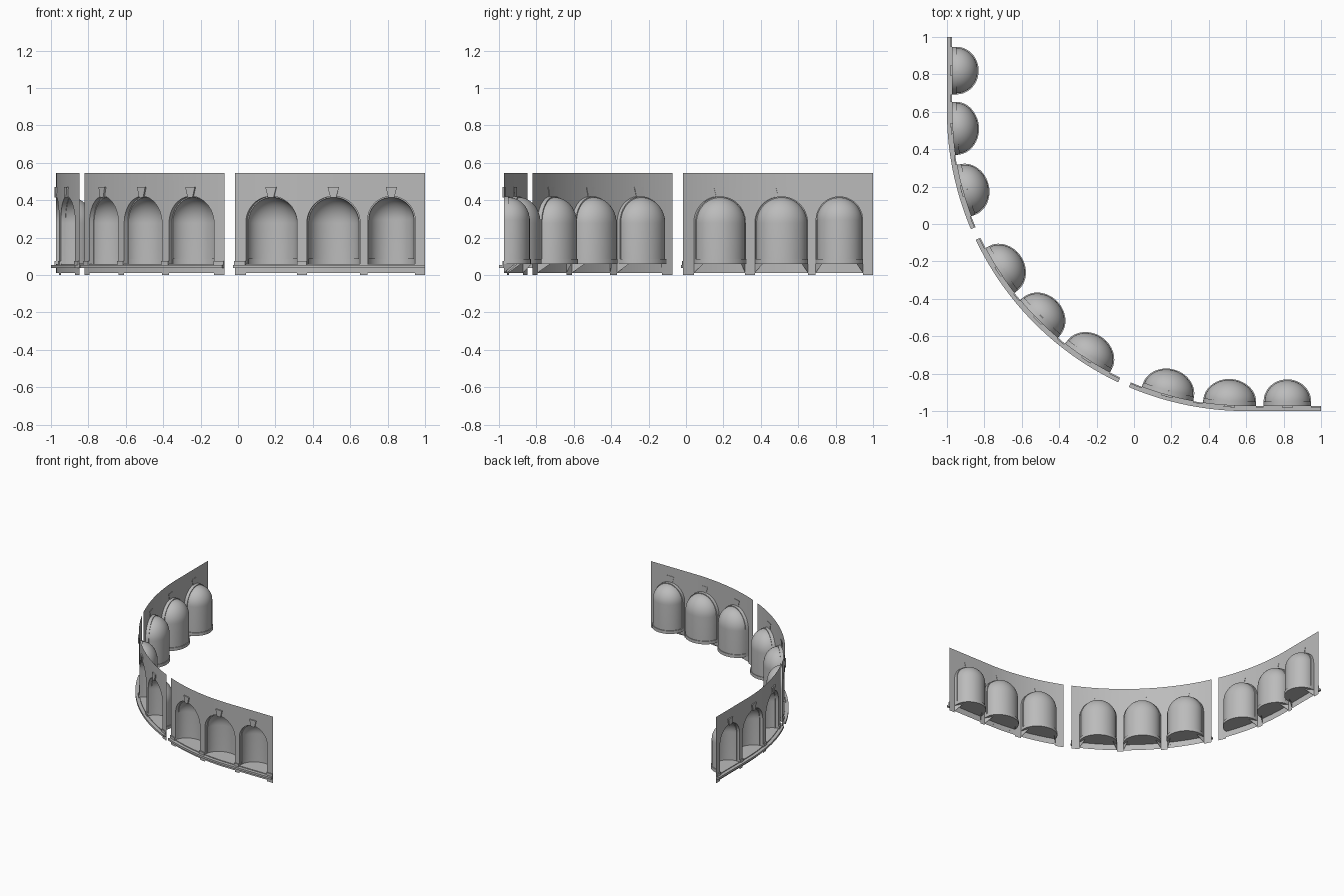
import bpy, bmesh
from math import sin, cos, pi

if "Cube" in bpy.data.objects:
    bpy.data.objects.remove(bpy.data.objects["Cube"], do_unlink=True)

stone = bpy.data.materials.new("grey_stone")
stone.use_nodes = True
stone.diffuse_color = (0.5, 0.5, 0.5, 1)
stone.node_tree.nodes["Principled BSDF"].inputs["Base Color"].default_value = (0.5, 0.5, 0.5, 1)

FACE = 0.973                 # distance of the straight wall faces from the axes
CENTRE = 0.6                 # centre of the bend, on x and y
RADIUS = CENTRE + FACE
STRAIGHT = 1 - CENTRE
ARC = RADIUS * pi / 2
TOTAL = 2 * STRAIGHT + ARC
TOP, FLOOR, SILL, APEX, REVEAL, DEPTH = 0.545, 0.06, 0.012, 0.421, 0.025, 0.112


def place(s, d, z):
    """Point at run s along the wall face, depth d inward, height z."""
    if s < STRAIGHT:
        return (1 - s, d - FACE, z)
    if s > STRAIGHT + ARC:
        return (d - FACE, CENTRE + s - STRAIGHT - ARC, z)
    a = (s - STRAIGHT) / RADIUS
    return (CENTRE - (RADIUS - d) * sin(a), CENTRE - (RADIUS - d) * cos(a), z)


def steps(a, b, size=0.03):
    n = max(1, round((b - a) / size))
    return [a + (b - a) * i / n for i in range(n + 1)]


def skin(bm, rows):
    """Quad strips between successive rows of (s, d, z) points."""
    rings = [[bm.verts.new(place(*p)) for p in row] for row in rows]
    for r0, r1 in zip(rings, rings[1:]):
        for i in range(len(r0) - 1):
            bm.faces.new((r0[i], r0[i + 1], r1[i + 1], r1[i]))


def sweep(bm, ss, d0, d1, z0, z1):
    """Closed rectangular band along the wall."""
    loop = [(d0, z0), (d0, z1), (d1, z1), (d1, z0), (d0, z0)]
    skin(bm, [[(s, d, z) for d, z in loop] for s in ss])
    for s in (ss[0], ss[-1]):
        bm.faces.new([bm.verts.new(place(s, d, z)) for d, z in loop[:4]])


def finish(bm, name):
    bmesh.ops.remove_doubles(bm, verts=bm.verts, dist=0.0002)
    bmesh.ops.recalc_face_normals(bm, faces=bm.faces)
    mesh = bpy.data.meshes.new(name)
    bm.to_mesh(mesh)
    bm.free()
    mesh.materials.append(stone)
    ob = bpy.data.objects.new(name, mesh)
    bpy.context.collection.objects.link(ob)
    bpy.ops.object.select_all(action="DESELECT")
    ob.select_set(True)
    bpy.context.view_layer.objects.active = ob
    bpy.ops.object.shade_smooth_by_angle(angle=0.6)


def wall(name, start, end, niches):
    bm = bmesh.new()
    edge = start
    for s0, r in niches + [(end, 0)]:
        # pier before the niche
        skin(bm, [[(s, 0, z) for s in steps(edge, s0 - r)] for z in (0, FLOOR, TOP)])
        if r:
            # wall over the arch and strip under the opening
            ang = [pi - pi * i / 24 for i in range(25)]
            ss = [s0 + r * cos(a) for a in ang]
            skin(bm, [[(s, 0, APEX - r + r * sin(a)) for s, a in zip(ss, ang)],
                      [(s, 0, TOP) for s in ss]])
            skin(bm, [[(s, 0, z) for s in ss] for z in (SILL, FLOOR)])
        edge = s0 + r
    finish(bm, name)


def niche(name, s0, r):
    bm = bmesh.new()
    spring, inner = APEX - r, r - 0.006
    ang = [pi * i / 24 for i in range(25)]

    # straight reveal behind the arched opening, with a small inner step
    def arch(q, d):
        return ([(s0 + q, d, FLOOR)] +
                [(s0 + q * cos(a), d, spring + q * sin(a)) for a in ang] +
                [(s0 - q, d, FLOOR)])
    skin(bm, [arch(r, 0), arch(r, REVEAL), arch(inner, REVEAL)])

    # half-round back with base ring, closed by a quarter dome
    prof = [(r, FLOOR), (r, 0.085), (inner, 0.085)]
    prof += [(inner * cos(pi * i / 24), spring + inner * sin(pi * i / 24)) for i in range(12)]
    prof += [(0.0005, spring + inner)]
    skin(bm, [[(s0 + q * cos(a), REVEAL + DEPTH * q / inner * sin(a), z) for a in ang]
              for q, z in prof])

    # floor
    rim = [(s0 + r * cos(a), REVEAL + DEPTH * r / inner * sin(a), FLOOR) for a in ang]
    skin(bm, [[(p[0], 0, FLOOR) for p in rim], rim])

    # sloping cheeks below the floor
    for side in (-1, 1):
        pts = [(s0 + side * r, 0, SILL), (s0 + side * r, 0, FLOOR),
               (s0 + side * (r - 0.035), 0.06, FLOOR)]
        bm.faces.new([bm.verts.new(place(*p)) for p in pts])
    finish(bm, name)


def keystone(name, s0):
    bm = bmesh.new()
    loop = [(-0.016, APEX - 0.005), (0.016, APEX - 0.005), (0.03, 0.47), (-0.03, 0.47)]
    rows = [[(s0 + x, d, z) for x, z in loop + loop[:1]] for d in (-0.009, 0.003)]
    skin(bm, rows)
    for row in rows:
        bm.faces.new([bm.verts.new(place(*p)) for p in row[:4]])
    finish(bm, name)


def mouldings(name, start, end, niches):
    bm = bmesh.new()
    sweep(bm, steps(start, end), -0.027, 0, 0.038, 0.054)
    edge = start
    for s0, r in niches + [(end, 0)]:
        sweep(bm, steps(edge, s0 - r), -0.008, 0, 0.054, 0.075)
        edge = s0 + r
    finish(bm, name)


# three wall panels; the right one mirrors the left
left = [(0.18, 0.127), (0.49, 0.143), (0.828, 0.143)]
left_end, mid_start = 1.034, 1.096
mid = [(TOTAL / 2 + k * 0.335, 0.143) for k in (-1, 0, 1)]
right = [(TOTAL - s, r) for s, r in reversed(left)]
panels = {"left": (0, left_end, left),
          "middle": (mid_start, TOTAL - mid_start, mid),
          "right": (TOTAL - left_end, TOTAL, right)}

for label, (start, end, niches) in panels.items():
    wall(label + "_wall", start, end, niches)
    mouldings(label + "_base_moulding", start, end, niches)
    for i, (s0, r) in enumerate(niches, 1):
        niche(f"{label}_niche_{i}", s0, r)
        keystone(f"{label}_keystone_{i}", s0)
